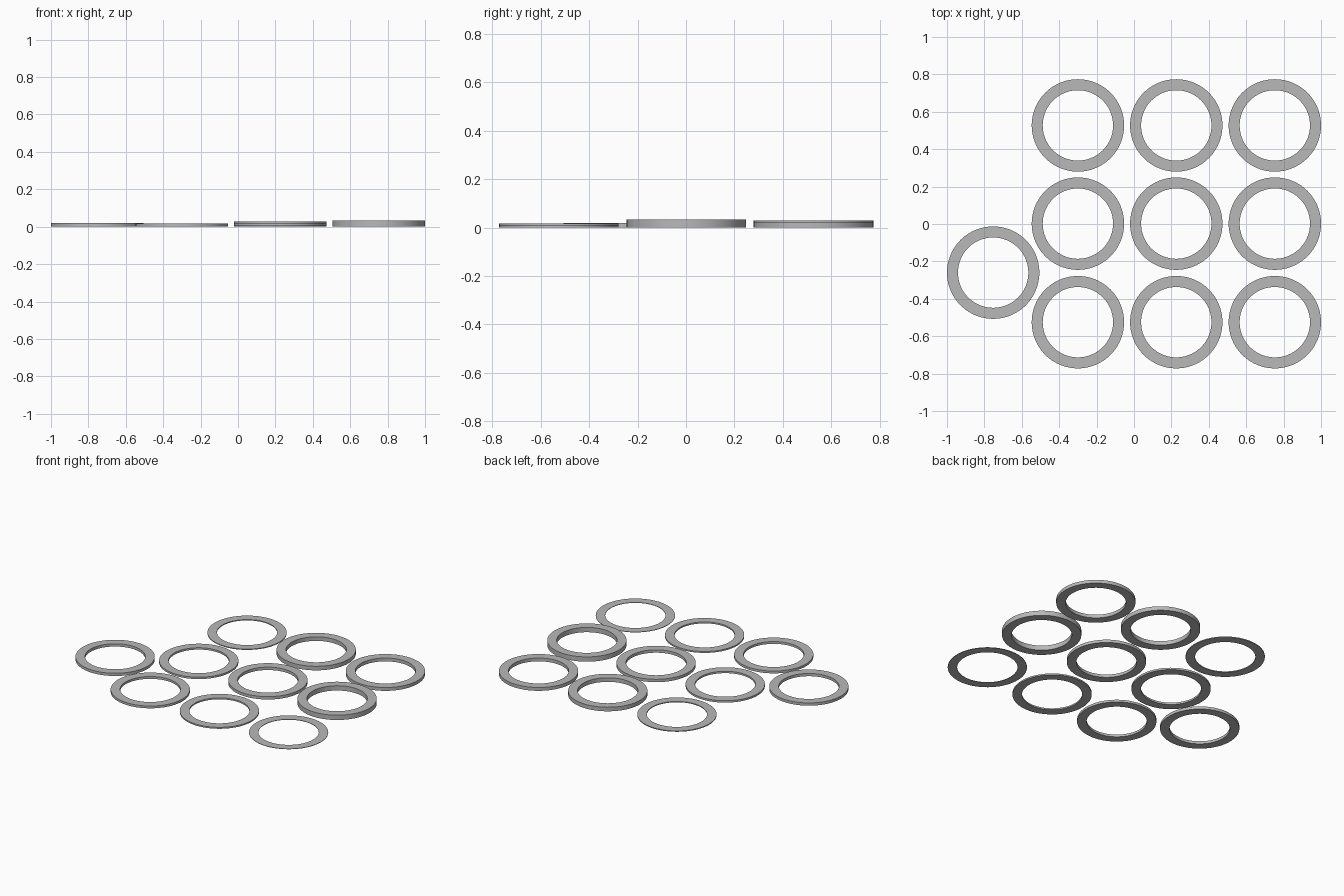
import bpy, bmesh, math

if "Cube" in bpy.data.objects:
    bpy.data.objects.remove(bpy.data.objects["Cube"])

OUTER, INNER, SEGMENTS = 0.247, 0.188, 96

grey = bpy.data.materials.new("plain grey")
grey.diffuse_color = (0.48, 0.48, 0.48, 1)
grey.use_nodes = True
grey.node_tree.nodes["Principled BSDF"].inputs["Base Color"].default_value = grey.diffuse_color


def spacer_ring(name, x, y, height):
    """Flat washer: a rectangular section swept round a circle."""
    bm = bmesh.new()
    section = [(INNER, 0), (OUTER, 0), (OUTER, height), (INNER, height)]
    loops = []
    for i in range(SEGMENTS):
        a = 2 * math.pi * i / SEGMENTS
        loops.append([bm.verts.new((r * math.cos(a), r * math.sin(a), z)) for r, z in section])
    for i in range(SEGMENTS):
        here, there = loops[i], loops[(i + 1) % SEGMENTS]
        for k in range(4):
            n = (k + 1) % 4
            bm.faces.new((here[k], there[k], there[n], here[n]))
    bmesh.ops.recalc_face_normals(bm, faces=bm.faces)
    mesh = bpy.data.meshes.new(name)
    bm.to_mesh(mesh)
    bm.free()
    mesh.materials.append(grey)
    ring = bpy.data.objects.new(name, mesh)
    ring.location = (x, y, 0)
    bpy.context.collection.objects.link(ring)
    bpy.ops.object.select_all(action='DESELECT')
    ring.select_set(True)
    bpy.context.view_layer.objects.active = ring
    bpy.ops.object.shade_smooth_by_angle(angle=math.radians(30))


# Three by three grid of rings, each with its own thickness
columns = (-0.30, 0.226, 0.753)
rows = (-0.525, 0.002, 0.527)
heights = ((0.016, 0.010, 0.003),
           (0.013, 0.020, 0.033),
           (0.006, 0.028, 0.023))
for r, y in enumerate(rows):
    for c, x in enumerate(columns):
        spacer_ring(f"spacer_ring_{r + 1}_{c + 1}", x, y, heights[r][c])

# Single ring set to the left of the grid
spacer_ring("spacer_ring_side", -0.753, -0.26, 0.019)
